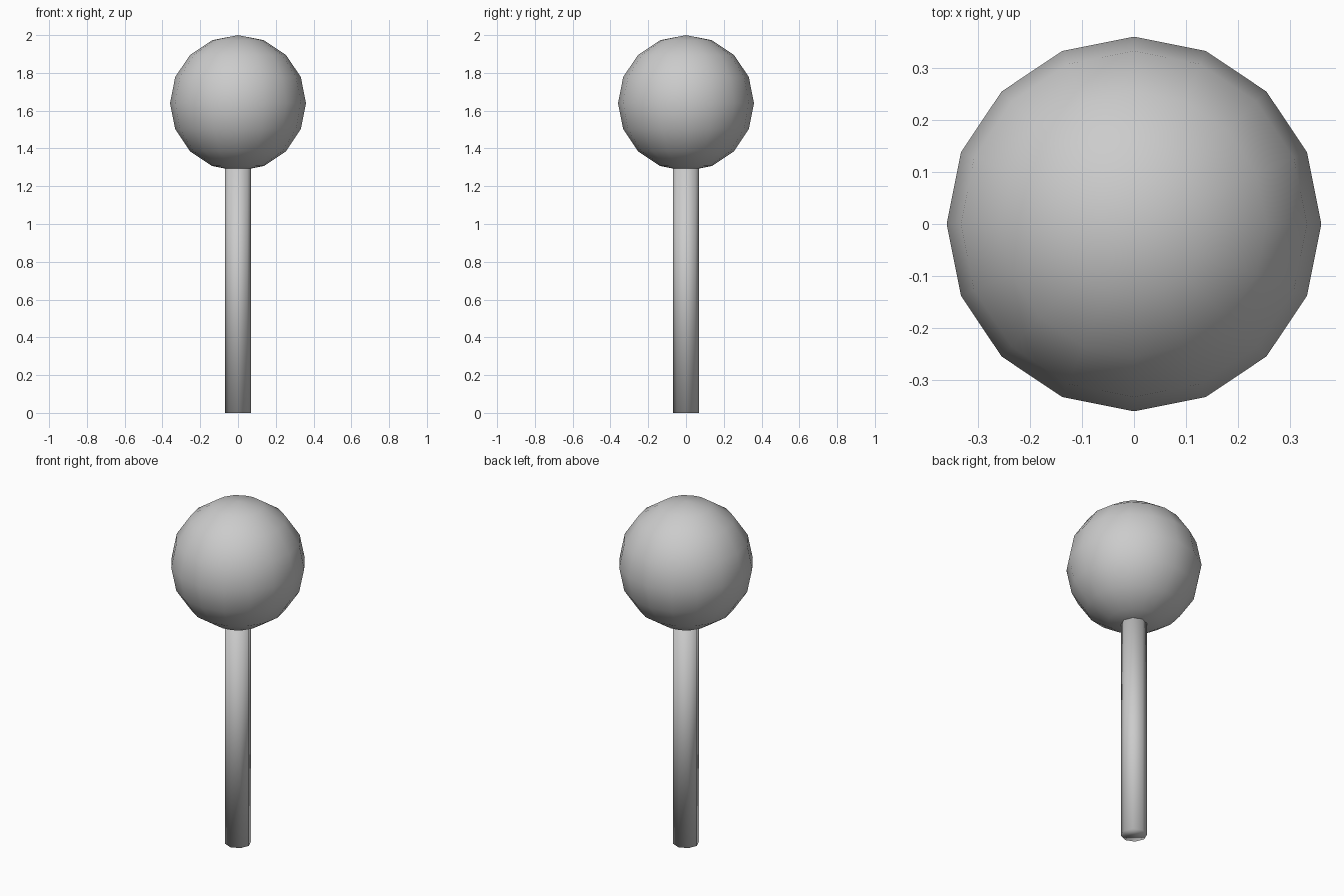
import bpy

if "Cube" in bpy.data.objects:
    bpy.data.objects.remove(bpy.data.objects["Cube"])

STICK_R, STICK_H = 0.07, 1.30
BALL_R = 0.36

# Straight stick standing on the ground
bpy.ops.mesh.primitive_cylinder_add(vertices=8, radius=STICK_R, depth=STICK_H,
                                    location=(0, 0, STICK_H / 2))
stick = bpy.context.object
stick.name = "stick"
bpy.ops.object.shade_smooth()

# Low-poly ball on top
bpy.ops.mesh.primitive_uv_sphere_add(segments=16, ring_count=8, radius=BALL_R,
                                     location=(0, 0, 2 - BALL_R))
ball = bpy.context.object
ball.name = "ball"
bpy.ops.object.shade_smooth()
